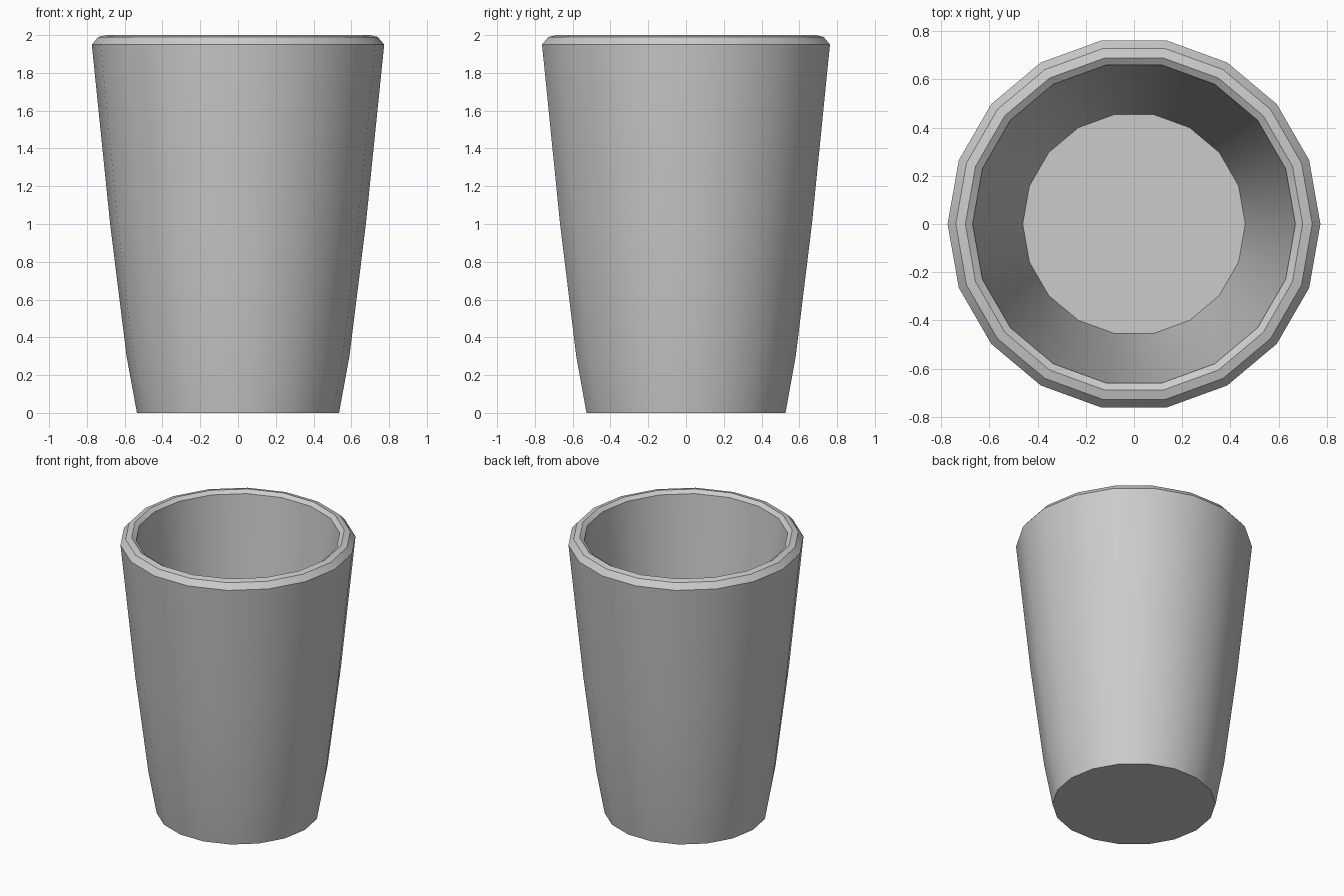
import bpy, bmesh, math

if "Cube" in bpy.data.objects:
    bpy.data.objects.remove(bpy.data.objects["Cube"])

SIDES = 18

# Cup cross-section as (radius, height): base, outer wall, rim, inner wall, floor
profile = [(0.535, 0), (0.59, 0.30), (0.677, 1.0), (0.774, 1.95),
           (0.74, 1.99), (0.70, 2.0), (0.67, 1.98),
           (0.577, 1.0), (0.492, 0.30), (0.462, 0.10)]

bm = bmesh.new()
rings = [[bm.verts.new((r * math.cos(2 * math.pi * i / SIDES),
                        r * math.sin(2 * math.pi * i / SIDES), z))
          for i in range(SIDES)] for r, z in profile]

# Walls and rim
for low, high in zip(rings, rings[1:]):
    for i in range(SIDES):
        j = (i + 1) % SIDES
        bm.faces.new((low[i], low[j], high[j], high[i]))

# Underside and inside floor
bm.faces.new(rings[0][::-1])
bm.faces.new(rings[-1])

mesh = bpy.data.meshes.new("cup")
bm.to_mesh(mesh)
bm.free()
cup = bpy.data.objects.new("cup", mesh)
bpy.context.collection.objects.link(cup)

# Smooth walls with crisp rim and base edges
bpy.context.view_layer.objects.active = cup
cup.select_set(True)
bpy.ops.object.shade_smooth_by_angle(angle=math.radians(25))
